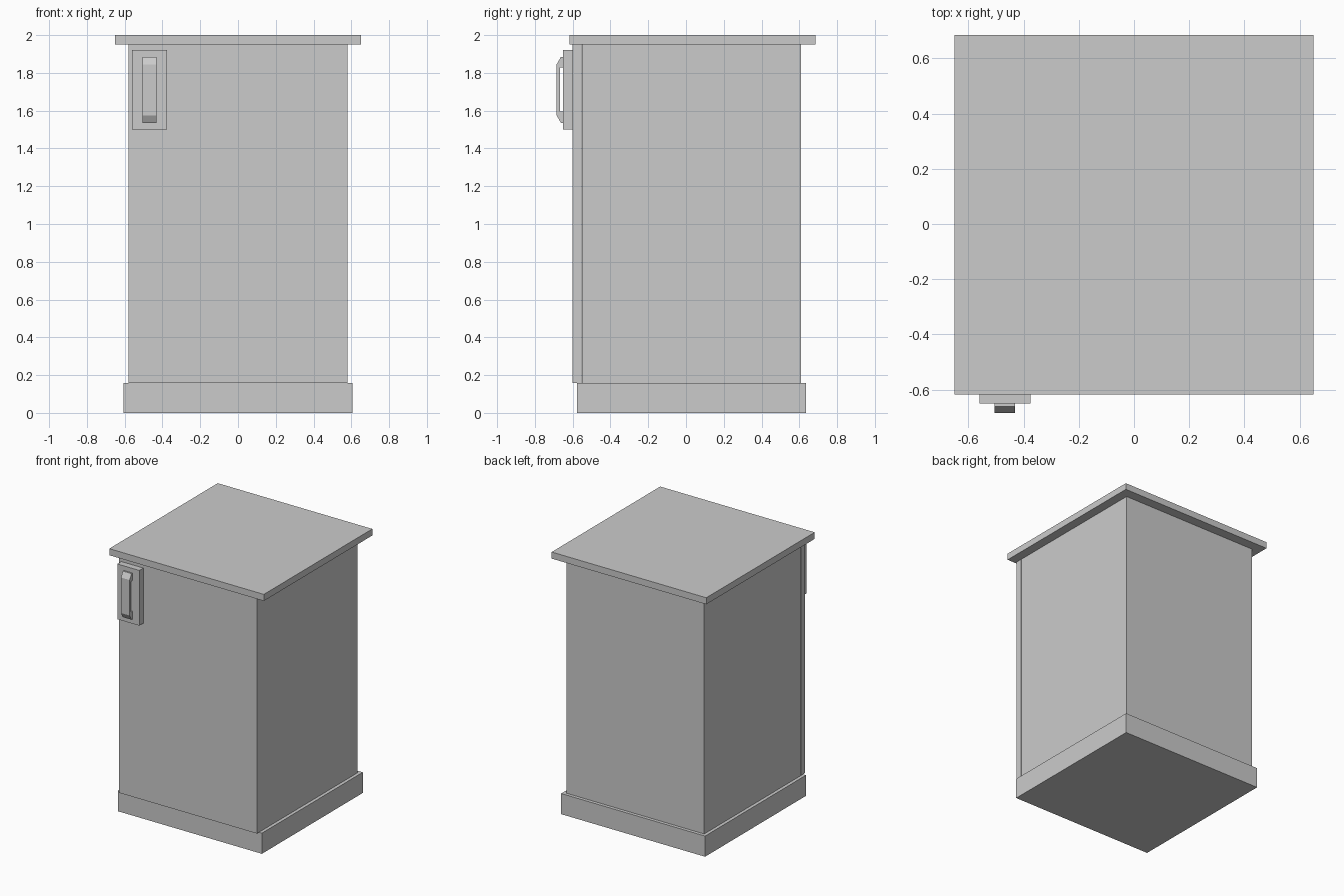
import bpy
import bmesh

default = bpy.data.objects.get("Cube")
if default:
    bpy.data.objects.remove(default, do_unlink=True)

# Single grey material
GREY = (0.6, 0.6, 0.6, 1.0)
grey = bpy.data.materials.new("light_grey")
grey.use_nodes = True
grey.diffuse_color = GREY
grey.node_tree.nodes["Principled BSDF"].inputs["Base Color"].default_value = GREY


def finish(name, bm):
    bmesh.ops.recalc_face_normals(bm, faces=bm.faces)
    mesh = bpy.data.meshes.new(name)
    bm.to_mesh(mesh)
    bm.free()
    mesh.materials.append(grey)
    obj = bpy.data.objects.new(name, mesh)
    bpy.context.collection.objects.link(obj)
    return obj


def box(name, xs, ys, zs):
    bm = bmesh.new()
    bmesh.ops.create_cube(bm, size=1)
    for v in bm.verts:
        v.co = [lo + (c + 0.5) * (hi - lo) for c, (lo, hi) in zip(v.co, (xs, ys, zs))]
    return finish(name, bm)


def extrude_x(name, profile, x0, x1):
    """Extrude a (y, z) outline along x."""
    bm = bmesh.new()
    face = bm.faces.new([bm.verts.new((x0, y, z)) for y, z in profile])
    new = bmesh.ops.extrude_face_region(bm, geom=[face])["geom"]
    verts = [e for e in new if isinstance(e, bmesh.types.BMVert)]
    bmesh.ops.translate(bm, verts=verts, vec=(x1 - x0, 0, 0))
    return finish(name, bm)


# Cabinet carcass, plinth and worktop
box("plinth", (-0.605, 0.605), (-0.577, 0.635), (0, 0.157))
box("cabinet_body", (-0.58, 0.58), (-0.55, 0.61), (0.157, 1.95))
box("worktop", (-0.65, 0.65), (-0.618, 0.685), (1.95, 2.0))

# Door, set a hair in front of the carcass
box("door", (-0.58, 0.58), (-0.602, -0.554), (0.157, 1.95))

# Handle backing plate
box("handle_plate", (-0.56, -0.375), (-0.65, -0.602), (1.5, 1.92))

# Bracket handle: chamfered outside, open gap behind the grip
outer = [(-0.65, 1.885), (-0.662, 1.885), (-0.685, 1.845),
         (-0.685, 1.575), (-0.662, 1.535), (-0.65, 1.535)]
inner = [(-0.65, 1.595), (-0.667, 1.595), (-0.667, 1.828), (-0.65, 1.828)]
extrude_x("handle_grip", outer + inner, -0.505, -0.432)
